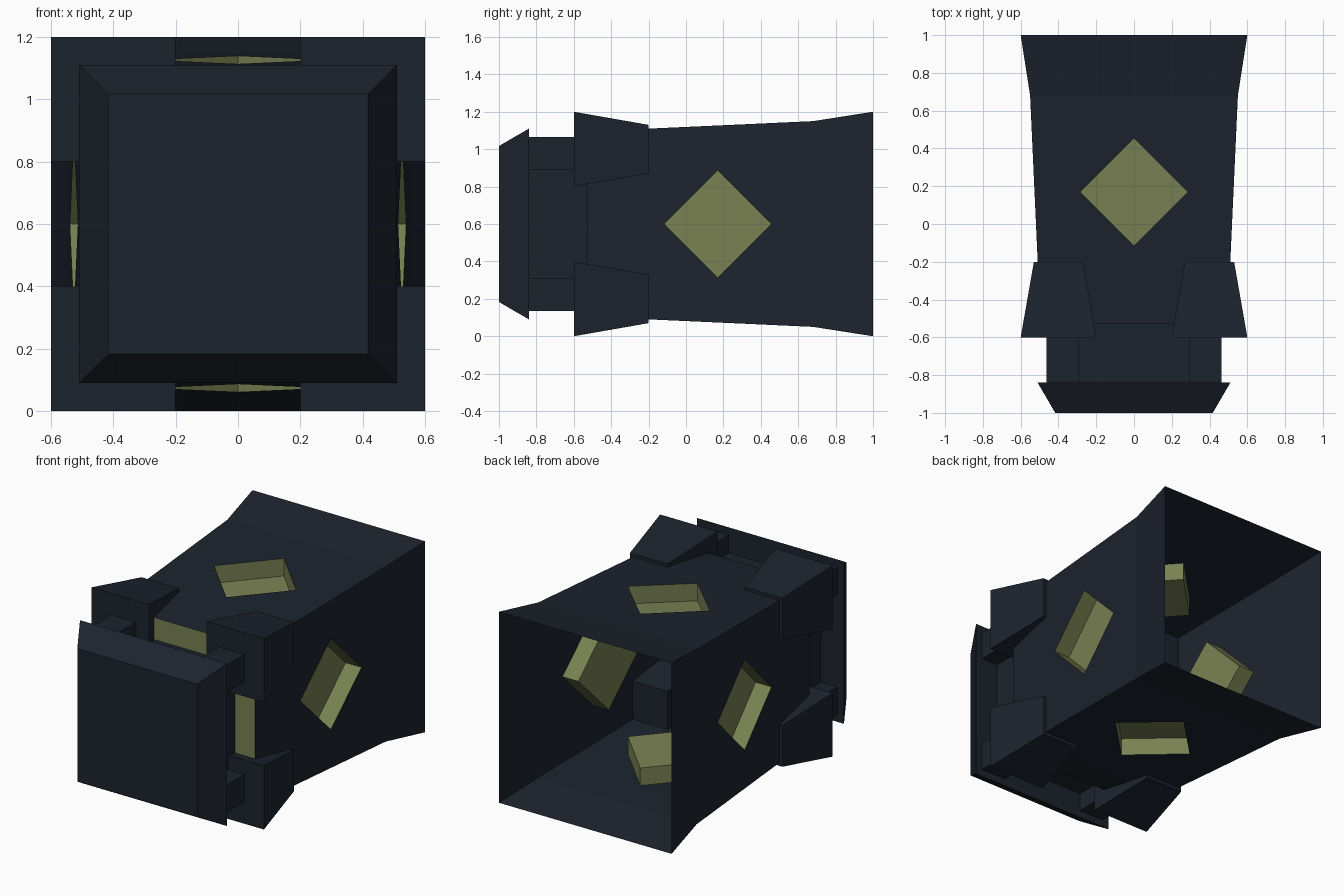
import bpy, bmesh, math
from mathutils import Matrix, Vector

if "Cube" in bpy.data.objects:
    bpy.data.objects.remove(bpy.data.objects["Cube"])

MID = 0.6  # height of the long axis


def material(name, rgb):
    m = bpy.data.materials.new(name)
    m.diffuse_color = (*rgb, 1)
    m.use_nodes = True
    m.node_tree.nodes["Principled BSDF"].inputs["Base Color"].default_value = m.diffuse_color
    return m


navy = material("dark_navy", (0.012, 0.017, 0.027))
olive = material("olive", (0.19, 0.22, 0.085))


def finish(name, bm, *mats):
    bmesh.ops.recalc_face_normals(bm, faces=bm.faces[:])
    mesh = bpy.data.meshes.new(name)
    bm.to_mesh(mesh)
    bm.free()
    for m in mats:
        mesh.materials.append(m)
    ob = bpy.data.objects.new(name, mesh)
    bpy.context.collection.objects.link(ob)
    return ob


def tapered_box(name, cx, cz, y0, r0, y1, r1, mat):
    """Square block along y with half width r0 at y0 and r1 at y1."""
    bm = bmesh.new()
    rings = []
    for y, r in ((y0, r0), (y1, r1)):
        rings.append([bm.verts.new((cx + sx * r, y, MID + cz + sz * r))
                      for sx, sz in ((-1, -1), (1, -1), (1, 1), (-1, 1))])
    for i in range(4):
        j = (i + 1) % 4
        bm.faces.new((rings[0][i], rings[0][j], rings[1][j], rings[1][i]))
    bm.faces.new(rings[0][::-1])
    bm.faces.new(rings[1])
    return finish(name, bm, mat)


# Square tube, open at the back: (y, half width)
profile = [(1.0, 0.6), (0.68, 0.55), (-0.35, 0.503), (-0.53, 0.488)]
DIAMOND_Y, DIAMOND_R, DEPTH = 0.17, 0.285, 0.11


def half_width(y):
    (ya, ra), (yb, rb) = profile[1], profile[2]
    return ra + (rb - ra) * (y - ya) / (yb - ya)


bm = bmesh.new()
for k in range(4):
    turn = Matrix.Translation((0, 0, MID)) @ Matrix.Rotation(k * math.pi / 2, 4, 'Y')

    def vert(x, y, z):
        return bm.verts.new(turn @ Vector((x, y, z)))

    left = [vert(-r, y, r) for y, r in profile]
    right = [vert(r, y, r) for y, r in profile]
    for i in (0, 2):
        bm.faces.new((left[i], right[i], right[i + 1], left[i + 1]))

    # middle panel surrounds a diamond recess
    tips = [(0, DIAMOND_R), (DIAMOND_R, 0), (0, -DIAMOND_R), (-DIAMOND_R, 0)]
    rim, floor = [], []
    for dx, dy in tips:
        y = DIAMOND_Y + dy
        rim.append(vert(dx, y, half_width(y)))
        floor.append(vert(dx, y, half_width(y) - DEPTH))
    corners = [left[1], right[1], right[2], left[2]]
    for i in range(4):
        j = (i + 1) % 4
        bm.faces.new((corners[i], corners[j], rim[i]))
        bm.faces.new((corners[j], rim[j], rim[i]))
        bm.faces.new((rim[i], rim[j], floor[j], floor[i])).material_index = 1
    bm.faces.new(floor).material_index = 1
bmesh.ops.remove_doubles(bm, verts=bm.verts[:], dist=0.0005)
finish("tube_body", bm, navy, olive)

# Olive wall closing the front of the tube
y, r = profile[-1]
bm = bmesh.new()
bm.faces.new([bm.verts.new((sx * r, y, MID + sz * r))
              for sx, sz in ((-1, -1), (1, -1), (1, 1), (-1, 1))])
finish("front_wall", bm, olive)

# Corner blocks and the posts that carry the front plate
for sx in (-1, 1):
    for sz in (-1, 1):
        tapered_box("corner_block", sx * 0.4, sz * 0.4, -0.6, 0.2, -0.2, 0.13, navy)
        tapered_box("corner_post", sx * 0.377, sz * 0.377, -0.84, 0.087, -0.53, 0.087, navy)

# Core and bevelled front plate
tapered_box("core", 0, 0, -0.84, 0.35, -0.53, 0.35, navy)
tapered_box("front_plate", 0, 0, -1.0, 0.417, -0.84, 0.51, navy)
